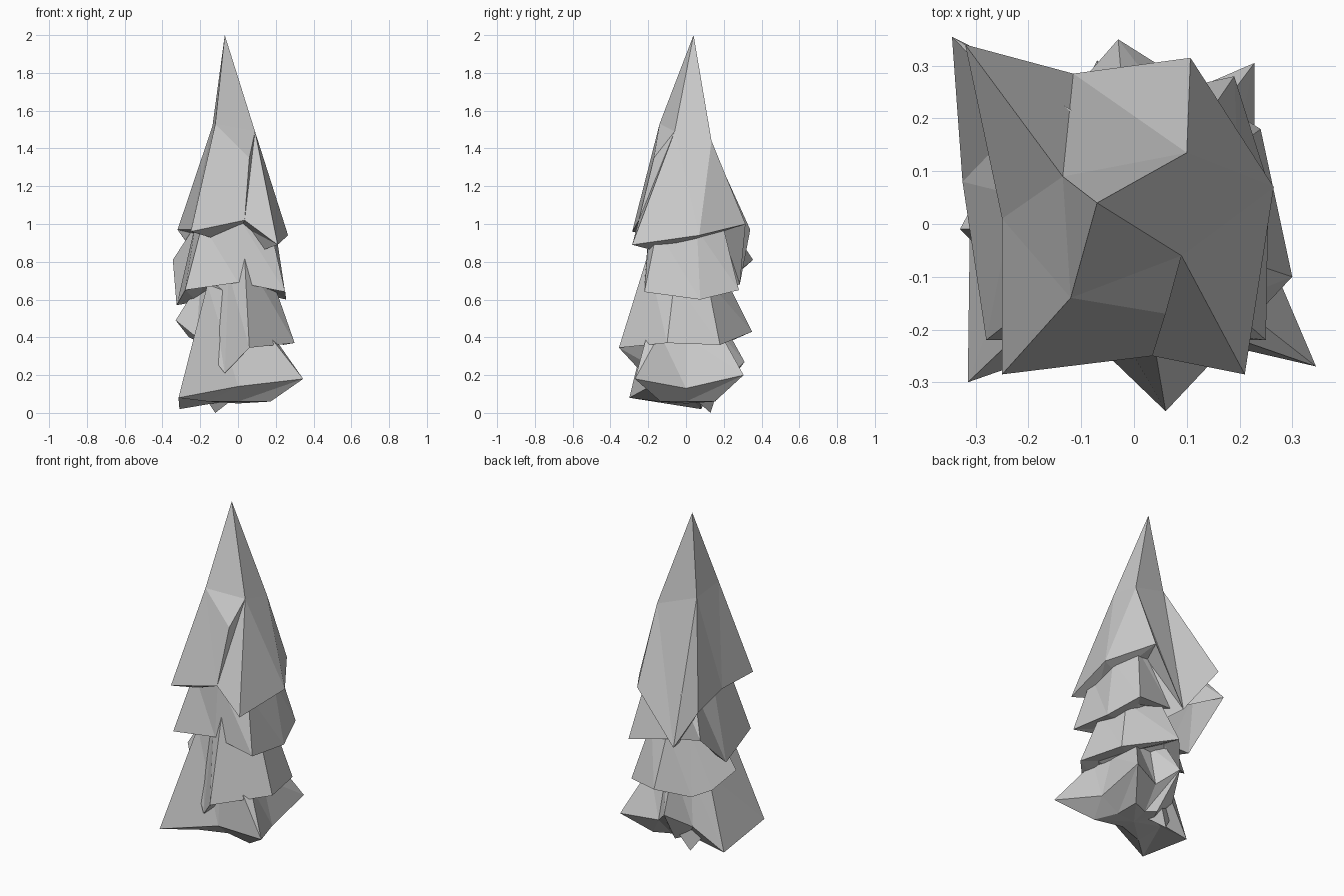
import bpy
from mathutils import Vector

if "Cube" in bpy.data.objects:
    bpy.data.objects.remove(bpy.data.objects["Cube"])


def make_object(name, verts, faces):
    mesh = bpy.data.meshes.new(name)
    mesh.from_pydata([tuple(v) for v in verts], [], faces)
    mesh.update()
    obj = bpy.data.objects.new(name, mesh)
    bpy.context.collection.objects.link(obj)
    return obj


def underside(verts, faces, start, n, shrink, z_in, z_mid, flat=None):
    """Close a skirt ring from below with an inner ring and a centre point."""
    first = len(verts)
    for p in list(verts[start:start + n]):
        z = p.z + z_in if flat is None else flat
        verts.append(Vector((p.x * shrink, p.y * shrink, z)))
    c = len(verts)
    verts.append(Vector((0, 0, z_mid)))
    for i in range(n):
        j = (i + 1) % n
        a, b, d, e = start + i, start + j, first + i, first + j
        faces += [(a, d, b), (b, d, e), (d, c, e)]


def foliage_tier(name, skirt, top_scale, tops, z_mid, shrink=0.66, flat=None):
    """Jagged layer: narrow upper ring flaring to an irregular skirt."""
    n = len(skirt)
    verts = [Vector(p) for p in skirt]
    for p, z in zip(skirt, tops):
        v = Vector((p[0], p[1]))
        r = 0.5 * (v.length + 0.31) * top_scale
        v = v.normalized() * r
        verts.append(Vector((v.x, v.y, z)))
    cap = len(verts)
    verts.append(Vector((0, 0, max(tops))))
    faces = []
    for i in range(n):
        j = (i + 1) % n
        faces += [(i, j, n + i), (j, n + j, n + i), (n + i, n + j, cap)]
    underside(verts, faces, 0, n, shrink, 0.02, z_mid, flat)
    return make_object(name, verts, faces)


# Pointed top: apex, four shoulders and an eight point skirt
crown = [(-0.07, 0.04, 2.0),
         (-0.12, -0.14, 1.53), (0.09, -0.06, 1.49),
         (0.10, 0.135, 1.44), (-0.135, 0.09, 1.52)]
crown_skirt = [(-0.25, -0.285, 0.96), (0.035, -0.25, 1.02),
               (0.21, -0.285, 0.89), (0.265, 0.07, 0.94),
               (0.107, 0.315, 1.0), (-0.115, 0.285, 0.68),
               (-0.32, 0.34, 0.97), (-0.25, 0.01, 0.97)]
verts = [Vector(p) for p in crown + crown_skirt]
faces = []
for k in range(4):
    a, b = 1 + k, 1 + (k + 1) % 4
    left, mid, right = 5 + (2 * k - 1) % 8, 5 + 2 * k, 5 + (2 * k + 1) % 8
    faces += [(0, a, b), (a, left, mid), (a, mid, right)]
    if k:
        faces.append((a, right, b))
underside(verts, faces, 5, 8, 0.6, -0.03, 0.9)
# Ledge and crease on the front of the top
ledge = len(verts)
verts.append(Vector((0.06, -0.17, 1.35)))
faces += [(1, ledge, 2), (1, 6, ledge), (2, ledge, 6)]
make_object("tree_top", verts, faces)

# Three overlapping foliage layers below the top
foliage_tier("upper_foliage",
             [(-0.28, -0.22, 0.65), (0.0, -0.22, 0.69), (0.25, -0.22, 0.64),
              (0.255, 0.075, 0.60), (0.19, 0.28, 0.65), (-0.08, 0.22, 0.70),
              (-0.345, 0.355, 0.81), (-0.325, 0.08, 0.57)],
             0.72, [1.0, 1.04, 0.97, 0.97, 1.0, 1.02, 1.03, 1.0], 0.62)

foliage_tier("middle_foliage",
             [(-0.22, -0.12, 0.40), (-0.07, -0.23, 0.21), (0.06, -0.355, 0.345),
              (0.30, -0.10, 0.37), (0.24, 0.18, 0.36), (-0.03, 0.35, 0.43),
              (-0.17, 0.19, 0.36), (-0.26, 0.12, 0.40), (-0.33, -0.01, 0.49)],
             0.62, [0.72, 0.74, 0.83, 0.7, 0.7, 0.72, 0.72, 0.7, 0.7], 0.3)

foliage_tier("lower_foliage",
             [(-0.315, -0.30, 0.08), (0.0, -0.19, 0.14), (0.345, -0.27, 0.18),
              (0.23, 0.0, 0.13), (0.228, 0.305, 0.20), (0.03, 0.22, 0.18),
              (-0.07, 0.31, 0.27), (-0.15, 0.15, 0.16), (-0.31, 0.08, 0.02)],
             0.6, [0.68, 0.62, 0.42, 0.4, 0.45, 0.45, 0.5, 0.45, 0.45],
             0.05, 0.5, 0.06)

# Small pointed foot under the back left
foot = [(-0.2, 0.08, 0.12), (-0.03, 0.05, 0.07), (-0.03, 0.18, 0.16),
        (-0.12, 0.13, 0.0)]
make_object("base_point", foot, [(0, 1, 2), (0, 3, 1), (1, 3, 2), (2, 3, 0)])
